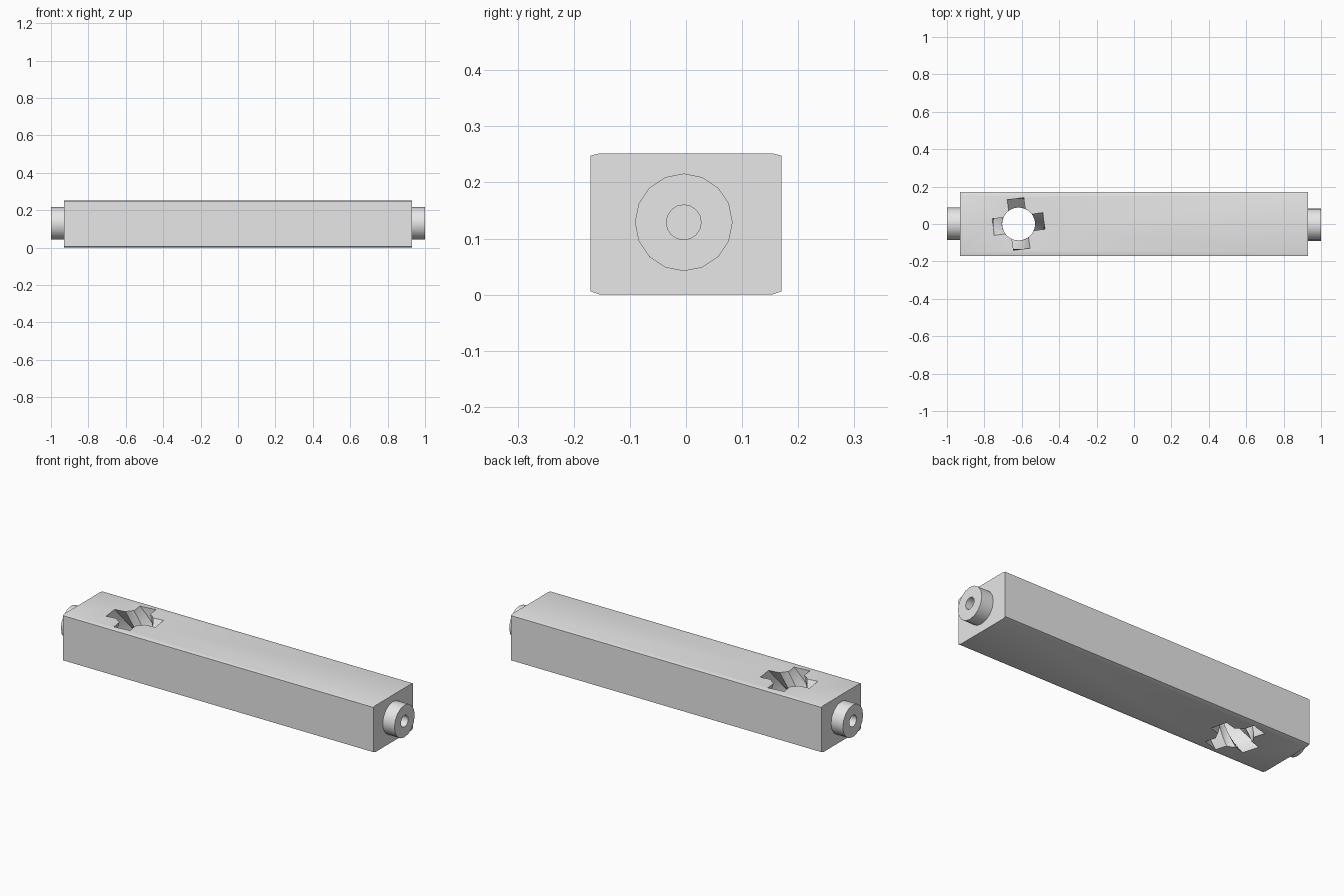
import bpy, bmesh, math
from mathutils import Vector

if "Cube" in bpy.data.objects:
    bpy.data.objects.remove(bpy.data.objects["Cube"], do_unlink=True)

grey = bpy.data.materials.new("plain grey")
grey.diffuse_color = (0.8, 0.8, 0.8, 1)
grey.use_nodes = True
grey.node_tree.nodes["Principled BSDF"].inputs["Base Color"].default_value = (0.8, 0.8, 0.8, 1)


def loft(name, rings):
    """Skin a list of equal closed rings and cap both ends."""
    bm = bmesh.new()
    rows = [[bm.verts.new(p) for p in ring] for ring in rings]
    n = len(rows[0])
    for a, b in zip(rows, rows[1:]):
        for i in range(n):
            j = (i + 1) % n
            bm.faces.new((a[i], a[j], b[j], b[i]))
    bm.faces.new(rows[0][::-1])
    bm.faces.new(rows[-1])
    bmesh.ops.recalc_face_normals(bm, faces=bm.faces)
    mesh = bpy.data.meshes.new(name)
    bm.to_mesh(mesh)
    bm.free()
    mesh.materials.append(grey)
    ob = bpy.data.objects.new(name, mesh)
    bpy.context.collection.objects.link(ob)
    return ob


def activate(ob):
    bpy.ops.object.select_all(action="DESELECT")
    ob.select_set(True)
    bpy.context.view_layer.objects.active = ob


# Bar: slightly clipped rectangular section run along x
H, W = 0.252, 0.17
section = [(-W, 0.006), (-W + 0.017, 0), (W - 0.017, 0), (W, 0.006),
           (W, H - 0.004), (W - 0.017, H), (-W + 0.017, H), (-W, H - 0.004)]
bar = loft("bar", [[(x, y, z) for y, z in section] for x in (-0.93, 0.93)])

# Cross-section of the hole: a circle with four square notches
R, DEPTH, HALF = 0.088, 0.137, 0.045
HOLE_X, START, TWIST = -0.617, math.radians(7), math.radians(80)
edge = math.asin(HALF / R)
star = []
for k in range(4):
    turn = k * math.pi / 2
    pts = [Vector((DEPTH, -HALF)), Vector((DEPTH, HALF))]
    for i in range(6):
        a = edge + (math.pi / 2 - 2 * edge) * i / 5
        pts.append(Vector((R * math.cos(a), R * math.sin(a))))
    for p in pts:
        star.append((math.atan2(p.y, p.x) + turn, p.length))

# Twisted cutter, carried a little past both faces of the bar
rings = []
for s in range(19):
    z = -0.02 + (H + 0.04) * s / 18
    turn = START + TWIST * (z - H) / H
    rings.append([(HOLE_X + r * math.cos(a + turn), r * math.sin(a + turn), z)
                  for a, r in star])
cutter = loft("spiral_hole_cutter", rings)
cutter.hide_render = True

cut = bar.modifiers.new("spiral hole", "BOOLEAN")
cut.operation = "DIFFERENCE"
cut.solver = "EXACT"
cut.object = cutter
activate(bar)
bpy.ops.object.modifier_apply(modifier=cut.name)
bpy.data.objects.remove(cutter, do_unlink=True)
bpy.ops.object.shade_smooth_by_angle(angle=math.radians(25))

# End bosses with a blind bore
for name, side, y0 in (("left_boss", 1, -0.004), ("right_boss", -1, 0.001)):
    profile = [(0.925, 0.087), (1.0, 0.087), (1.0, 0.031), (0.93, 0.031)]
    rings = []
    for x, r in profile:
        rings.append([(side * x, y0 + r * math.cos(t * math.pi / 8),
                       0.129 + r * math.sin(t * math.pi / 8)) for t in range(16)])
    boss = loft(name, rings)
    activate(boss)
    bpy.ops.object.shade_smooth_by_angle(angle=math.radians(30))
